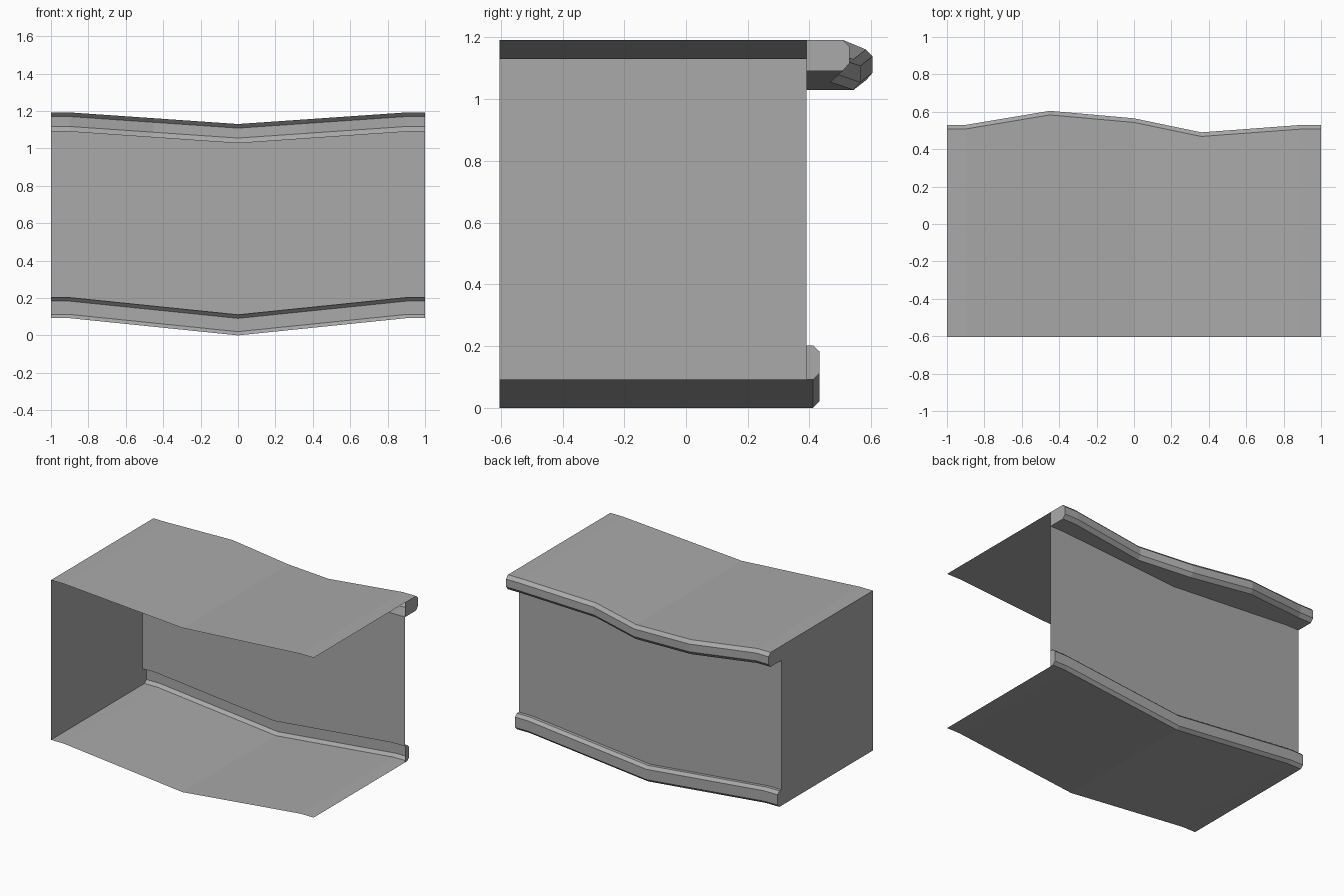
import bpy
import bmesh

cube = bpy.data.objects.get("Cube")
if cube:
    bpy.data.objects.remove(cube, do_unlink=True)

# One plain grey for the whole shell
grey = bpy.data.materials.new("plain_grey")
grey.use_nodes = True
colour = (0.4, 0.4, 0.4, 1)
grey.diffuse_color = colour
grey.node_tree.nodes["Principled BSDF"].inputs["Base Color"].default_value = colour

FRONT, WALL = -0.605, 0.39
# Wavy rear edge of the upper ledge: x station -> y
EDGE = {-1: 0.53, -0.9: 0.53, -0.45: 0.605, 0: 0.565, 0.36: 0.49, 0.9: 0.53, 1: 0.53}
STATIONS = sorted(EDGE)


def section(x):
    """Side profile at x, from the roof front round the back to the floor front."""
    rise = min(abs(x) / 0.9, 1)
    top, low, e = 1.13 + 0.062 * rise, 0.092 * rise, EDGE[x]
    yz = [(FRONT, top), (e - 0.022, top), (e, top - 0.022), (e, top - 0.075),
          (e - 0.022, top - 0.1), (WALL, top - 0.1),
          (WALL, low + 0.11), (WALL + 0.022, low + 0.11), (WALL + 0.042, low + 0.091),
          (WALL + 0.042, low + 0.02), (WALL + 0.022, low), (FRONT, low)]
    return [(x, y, z) for y, z in yz]


def make(name, build):
    bm = bmesh.new()
    build(bm)
    mesh = bpy.data.meshes.new(name)
    bm.to_mesh(mesh)
    bm.free()
    mesh.materials.append(grey)
    obj = bpy.data.objects.new(name, mesh)
    bpy.context.collection.objects.link(obj)


def sweep(name, first, last):
    """Sheet following part of the profile through all stations."""
    def build(bm):
        rows = [[bm.verts.new(p) for p in section(x)[first:last + 1]] for x in STATIONS]
        for a, b in zip(rows, rows[1:]):
            for i in range(len(a) - 1):
                bm.faces.new((a[i], b[i], b[i + 1], a[i + 1]))
    make(name, build)


def plate(name, points):
    make(name, lambda bm: bm.faces.new([bm.verts.new(p) for p in points]))


# Swept sheets
sweep("roof", 0, 1)
sweep("upper_ledge", 1, 5)
sweep("back_wall", 5, 6)
sweep("lower_ledge", 6, 10)
sweep("floor", 10, 11)

# Closed side, and end caps of the ledges on the open side
plate("side_wall", section(-1))
end = section(1)
plate("upper_ledge_cap", list(reversed([(1, WALL, end[0][2])] + end[1:6])))
plate("lower_ledge_cap", list(reversed(end[6:11] + [(1, WALL, end[11][2])])))
